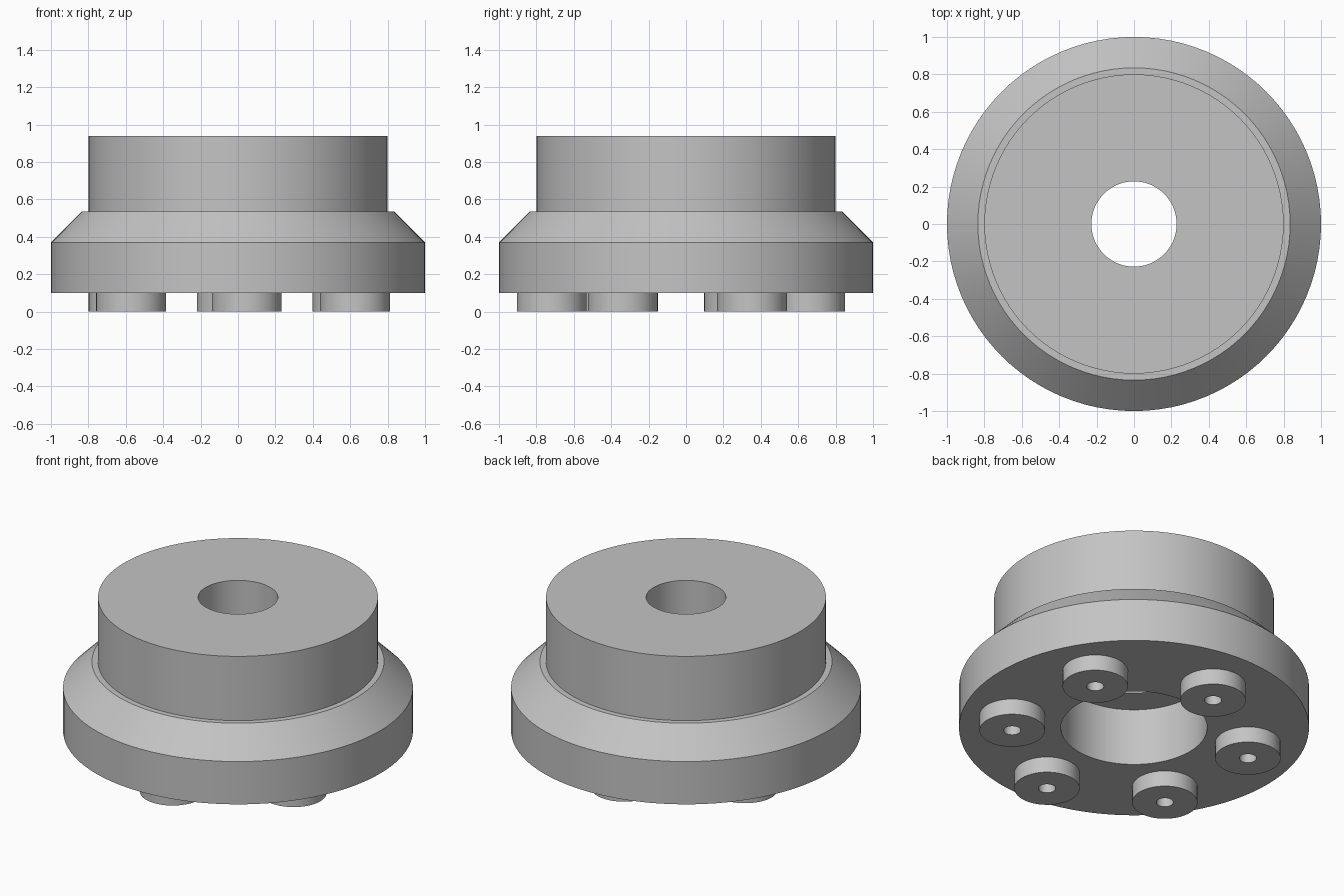
import bpy
import bmesh
from math import cos, sin, pi, radians

cube = bpy.data.objects.get("Cube")
if cube:
    bpy.data.objects.remove(cube, do_unlink=True)

# One plain grey for the whole model
grey = bpy.data.materials.new("plain grey")
grey.use_nodes = True
grey.diffuse_color = (0.55, 0.55, 0.55, 1)
grey.node_tree.nodes["Principled BSDF"].inputs["Base Color"].default_value = grey.diffuse_color


def lathe(name, profile, steps, location=(0, 0, 0), closed=False):
    """Turn an (r, z) profile around the vertical axis."""
    bm = bmesh.new()
    verts = [bm.verts.new((r, 0, z)) for r, z in profile]
    edges = [bm.edges.new(pair) for pair in zip(verts, verts[1:])]
    if closed:
        edges.append(bm.edges.new((verts[-1], verts[0])))
    bmesh.ops.spin(bm, geom=verts + edges, axis=(0, 0, 1), cent=(0, 0, 0),
                   angle=2 * pi, steps=steps, use_merge=True)
    bmesh.ops.remove_doubles(bm, verts=bm.verts, dist=0.0001)
    bmesh.ops.recalc_face_normals(bm, faces=bm.faces)
    mesh = bpy.data.meshes.new(name)
    bm.to_mesh(mesh)
    bm.free()
    mesh.materials.append(grey)
    obj = bpy.data.objects.new(name, mesh)
    obj.location = location
    bpy.context.collection.objects.link(obj)
    bpy.ops.object.select_all(action="DESELECT")
    obj.select_set(True)
    bpy.context.view_layer.objects.active = obj
    bpy.ops.object.shade_smooth_by_angle(angle=radians(30))
    return obj


BASE = 0.1      # underside of the body
CEILING = 0.46  # top of the wide lower bore
TOP = 0.94
BORE, WIDE_BORE = 0.228, 0.418

# Stepped body with chamfered flange and counterbored hole
lathe("body", [
    (WIDE_BORE, BASE), (1, BASE), (1, 0.37), (0.835, 0.535), (0.8, 0.535),
    (0.8, TOP), (BORE, TOP), (BORE, CEILING), (WIDE_BORE, CEILING),
], 96, closed=True)

# Six round feet with screw holes, on a slightly turned and offset circle
FOOT, SCREW = 0.187, 0.049
for i in range(6):
    a = radians(-86.7 + 60 * i)
    place = (0.007 + 0.692 * cos(a), -0.027 + 0.692 * sin(a), 0)
    lathe(f"foot_{i + 1}", [(FOOT, BASE), (FOOT, 0), (SCREW, 0), (SCREW, BASE)],
          48, place)
